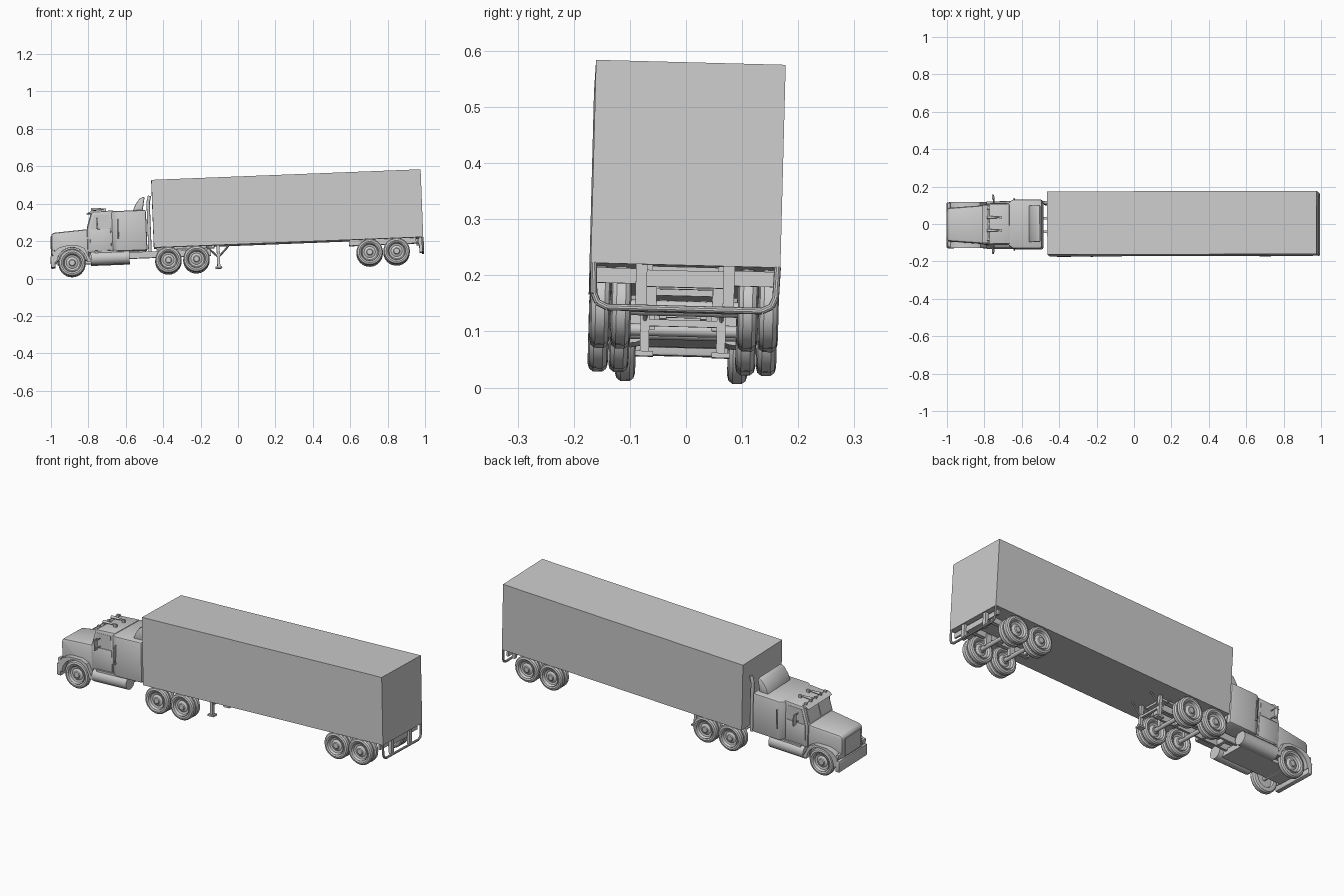
import bpy, bmesh, math
from mathutils import Matrix, Vector

cube = bpy.data.objects.get("Cube")
if cube:
    bpy.data.objects.remove(cube, do_unlink=True)

GREY = (0.6, 0.6, 0.6, 1)
paint = bpy.data.materials.new("plain_grey")
paint.use_nodes = True
paint.diffuse_color = GREY
paint.node_tree.nodes["Principled BSDF"].inputs["Base Color"].default_value = GREY

# The whole vehicle leans slightly: tail raised, top leaning to the back
LEAN = (Matrix.Translation((0, -0.008, 0))
        @ Matrix.Rotation(math.radians(0.15), 4, 'Z')
        @ Matrix.Rotation(math.radians(-2.25), 4, 'Y')
        @ Matrix.Rotation(math.radians(-1.5), 4, 'X'))


def finish(name, bm, bevel=0, segments=2):
    """Round the edges, lean the part and turn it into an object."""
    bmesh.ops.recalc_face_normals(bm, faces=bm.faces)
    if bevel:
        sharp = [e for e in bm.edges if e.calc_face_angle(0) > 0.6]
        bmesh.ops.bevel(bm, geom=sharp, offset=bevel, segments=segments,
                        profile=0.5, affect='EDGES', clamp_overlap=True)
    bm.transform(LEAN)
    mesh = bpy.data.meshes.new(name)
    bm.to_mesh(mesh)
    bm.free()
    mesh.materials.append(paint)
    obj = bpy.data.objects.new(name, mesh)
    bpy.context.collection.objects.link(obj)
    bpy.ops.object.select_all(action='DESELECT')
    obj.select_set(True)
    bpy.context.view_layer.objects.active = obj
    bpy.ops.object.shade_smooth_by_angle(angle=math.radians(35))
    return obj


def box(name, x, y, z, bevel=0):
    """Box from (low, high) ranges."""
    bm = bmesh.new()
    bmesh.ops.create_cube(bm, size=1)
    for v in bm.verts:
        for axis, (low, high) in enumerate((x, y, z)):
            v.co[axis] = high if v.co[axis] > 0 else low
    return finish(name, bm, bevel)


def prism(name, outline, low, high, axis='Y', bevel=0, shape=None):
    """Extrude an outline along Y (outline is x, z) or Z (outline is x, y)."""
    bm = bmesh.new()
    place = (lambda a, b, c: (a, c, b)) if axis == 'Y' else (lambda a, b, c: (a, b, c))
    face = bm.faces.new([bm.verts.new(place(a, b, low)) for a, b in outline])
    grown = bmesh.ops.extrude_face_region(bm, geom=[face])["geom"]
    offset = Vector(place(0, 0, high - low))
    for v in grown:
        if isinstance(v, bmesh.types.BMVert):
            v.co += offset
    if shape:
        for v in bm.verts:
            shape(v)
    return finish(name, bm, bevel)


def rod(name, start, end, radius, sides=12, tip=None):
    """Cylinder or cone between two points."""
    start, end = Vector(start), Vector(end)
    bm = bmesh.new()
    turn = (end - start).to_track_quat('Z', 'Y').to_matrix().to_4x4()
    bmesh.ops.create_cone(bm, cap_ends=True, segments=sides, radius1=radius,
                          radius2=radius if tip is None else tip,
                          depth=(end - start).length,
                          matrix=Matrix.Translation((start + end) / 2) @ turn)
    return finish(name, bm)


def wheel(name, x, y, z, radius, facing):
    """Tyre with a stepped rim, spun around its axle; facing is the outer side."""
    half = 0.018
    rim = [(0.8, 0), (0.8, 0.2), (0.5, 0.24), (0.15, 0.42), (0.3, 0.56), (0.95, 0.64), (0.8, 0.67)]
    tread = [(1, 0.78), (0.85, 0.91), (0.45, 0.985)]
    back = [(-a, b) for a, b in reversed(tread)] + [(-0.9, 0.64), (-0.2, 0.58), (-0.2, 0)]
    bm = bmesh.new()
    points = [bm.verts.new((x, y + facing * a * half, z + b * radius)) for a, b in rim + tread + back]
    edges = [bm.edges.new(pair) for pair in zip(points, points[1:])]
    bmesh.ops.spin(bm, geom=points + edges, cent=(x, y, z), axis=(0, 1, 0),
                   angle=math.tau, steps=28, use_merge=True)
    bmesh.ops.remove_doubles(bm, verts=bm.verts, dist=1e-5)
    return finish(name, bm)


SIDES = (("right", -1), ("left", 1))


def span(side, low, high):
    """Range across the vehicle on one side."""
    return tuple(sorted((side * low, side * high)))


# Trailer body with its lower rails
box("trailer_box", (-0.443, 0.998), (-0.169, 0.169), (0.179, 0.541))
box("trailer_front_plate", (-0.43, -0.12), (-0.06, 0.06), (0.168, 0.18))

# Hood narrows to the nose
def taper_nose(v):
    if v.co.x < -0.9:
        v.co.y *= 0.86

prism("hood", [(-0.99, 0.125), (-0.99, 0.272), (-0.975, 0.281), (-0.79, 0.293), (-0.79, 0.125)],
      -0.103, 0.103, bevel=0.012, shape=taper_nose)
box("grille", (-0.994, -0.98), (-0.065, 0.065), (0.165, 0.262))
box("engine_underside", (-0.96, -0.6), (-0.07, 0.07), (0.108, 0.14))
box("bumper", (-0.997, -0.972), (-0.122, 0.122), (0.094, 0.158), 0.006)

# Cab, visor and sleeper
prism("cab", [(-0.797, 0.165), (-0.797, 0.292), (-0.768, 0.384), (-0.65, 0.388), (-0.65, 0.165)],
      -0.108, 0.108, bevel=0.008)
prism("sun_visor", [(-0.795, 0.376), (-0.765, 0.392), (-0.757, 0.388), (-0.765, 0.376)], -0.102, 0.102)
prism("sleeper", [(-0.665, -0.108), (-0.635, -0.131), (-0.478, -0.131),
                  (-0.478, 0.131), (-0.635, 0.131), (-0.665, 0.108)],
      0.167, 0.383, axis='Z', bevel=0.01)
prism("roof_fairing", [(-0.55, 0.375), (-0.535, 0.41), (-0.513, 0.442), (-0.49, 0.455),
                       (-0.483, 0.45), (-0.497, 0.375)], -0.098, 0.098, bevel=0.008)

# Windscreen halves as thin plates on the sloping glass
for label, side in SIDES:
    low, high = span(side, 0.005, 0.095)
    prism(label + "_windscreen", [(-0.797, 0.302), (-0.775, 0.372), (-0.77, 0.372), (-0.792, 0.302)],
          low, high)

# Roof horns and marker lights
for label, side in SIDES:
    rod(label + "_horn", (-0.69, side * 0.035, 0.398), (-0.77, side * 0.035, 0.4), 0.003, tip=0.008)
    box(label + "_horn_bracket", (-0.705, -0.69), span(side, 0.03, 0.04), (0.383, 0.402))
for i in range(5):
    y = (i - 2) * 0.042
    box("marker_light_" + str(i), (-0.772, -0.757), (y - 0.006, y + 0.006), (0.385, 0.398), 0.002)

for label, side in SIDES:
    # Front fenders around the wheel arch
    arch = [(-0.883 + 0.081 * math.cos(t), 0.1165 + 0.081 * math.sin(t))
            for t in (math.pi * i / 14 for i in range(15))]
    outline = arch + [(-0.985, 0.13), (-0.983, 0.172), (-0.955, 0.197), (-0.92, 0.208),
                      (-0.85, 0.208), (-0.815, 0.192), (-0.785, 0.13), (-0.78, 0.1165)]
    prism(label + "_fender", outline, *span(side, 0.078, 0.123))
    box(label + "_headlight", (-0.99, -0.975), span(side, 0.088, 0.118), (0.162, 0.188), 0.003)

    # Doors, windows, handles, steps
    box(label + "_door", (-0.782, -0.67), span(side, 0.1, 0.111), (0.175, 0.29), 0.002)
    prism(label + "_side_window", [(-0.778, 0.295), (-0.758, 0.368), (-0.675, 0.368), (-0.675, 0.295)],
          *span(side, 0.106, 0.11))
    rod(label + "_grab_rail", (-0.632, side * 0.138, 0.235), (-0.628, side * 0.138, 0.34), 0.003, 8)
    for z in (0.24, 0.335):
        rod(label + "_rail_mount", (-0.63, side * 0.128, z), (-0.63, side * 0.139, z), 0.0025, 8)

    # Mirrors on arms
    box(label + "_mirror", (-0.745, -0.738), span(side, 0.132, 0.158), (0.29, 0.352), 0.002)
    for z in (0.3, 0.343):
        rod(label + "_mirror_arm", (-0.738, side * 0.1, z), (-0.738, side * 0.15, z), 0.0025, 8)

    # Fuel tanks and chassis rails
    rod(label + "_fuel_tank", (-0.782, side * 0.092, 0.136), (-0.575, side * 0.092, 0.136), 0.036, 24)
    box(label + "_tank_step", (-0.76, -0.6), span(side, 0.08, 0.118), (0.164, 0.174))
    box(label + "_chassis_rail", (-0.96, -0.14), span(side, 0.03, 0.042), (0.128, 0.162))

    # Landing legs with diagonal braces
    box(label + "_landing_leg", (-0.108, -0.092), span(side, 0.06, 0.076), (0.066, 0.179))
    box(label + "_landing_foot", (-0.118, -0.082), span(side, 0.052, 0.084), (0.058, 0.067))
    for reach in (-0.062, 0.058):
        rod(label + "_leg_brace", (-0.1, side * 0.068, 0.118), (-0.1 + reach, side * 0.068, 0.178), 0.004, 8)

    # Trailer slider rails, tail panels and bumper uprights
    box(label + "_slider_rail", (0.6, 0.96), span(side, 0.058, 0.078), (0.15, 0.18))
    box(label + "_tail_panel", (0.965, 0.975), span(side, 0.084, 0.16), (0.145, 0.172))
    box(label + "_bumper_upright", (0.975, 0.992), span(side, 0.068, 0.088), (0.1, 0.18))

    # Front wheels
    wheel(label + "_front_wheel", -0.883, side * 0.1, 0.1165, 0.074, side)

# Twin wheels, axles and suspension on drive and trailer bogies
for group, spots in (("drive", (-0.368, -0.218)), ("trailer", (0.709, 0.853))):
    for x in spots:
        rod(group + "_axle", (x, -0.15, 0.11), (x, 0.15, 0.11), 0.011)
        for label, side in SIDES:
            wheel(label + "_" + group + "_outer_wheel", x, side * 0.15, 0.11, 0.072, side)
            wheel(label + "_" + group + "_inner_wheel", x, side * 0.113, 0.11, 0.072, -side)
            box(label + "_" + group + "_hanger", (x - 0.015, x + 0.015), span(side, 0.05, 0.07), (0.11, 0.17))
rod("front_axle", (-0.883, -0.1, 0.1165), (-0.883, 0.1, 0.1165), 0.01)

# Cross members
box("landing_cross_bar", (-0.106, -0.094), (-0.068, 0.068), (0.112, 0.124))
for x in (-0.55, -0.46, -0.29, -0.16):
    box("chassis_cross_member", (x, x + 0.015), (-0.04, 0.04), (0.13, 0.158))
for x in (0.62, 0.775, 0.93):
    box("slider_cross_member", (x, x + 0.015), (-0.07, 0.07), (0.15, 0.178))
box("tail_box", (0.96, 0.98), (-0.068, 0.068), (0.14, 0.17))

# Rear underride guard, a bent tube
guard = [(0.164, 0.18), (0.162, 0.125), (0.155, 0.109), (0.138, 0.101)]
path = [(0.994, -y, z) for y, z in guard] + [(0.994, y, z) for y, z in reversed(guard)]
for start, end in zip(path, path[1:]):
    rod("underride_guard", start, end, 0.006, 10)

# Exhaust stack behind the sleeper, with a swept tip
rod("exhaust_stack", (-0.464, 0.112, 0.16), (-0.464, 0.112, 0.435), 0.009, 16)
rod("exhaust_tip", (-0.464, 0.112, 0.43), (-0.455, 0.112, 0.463), 0.009, 16)
